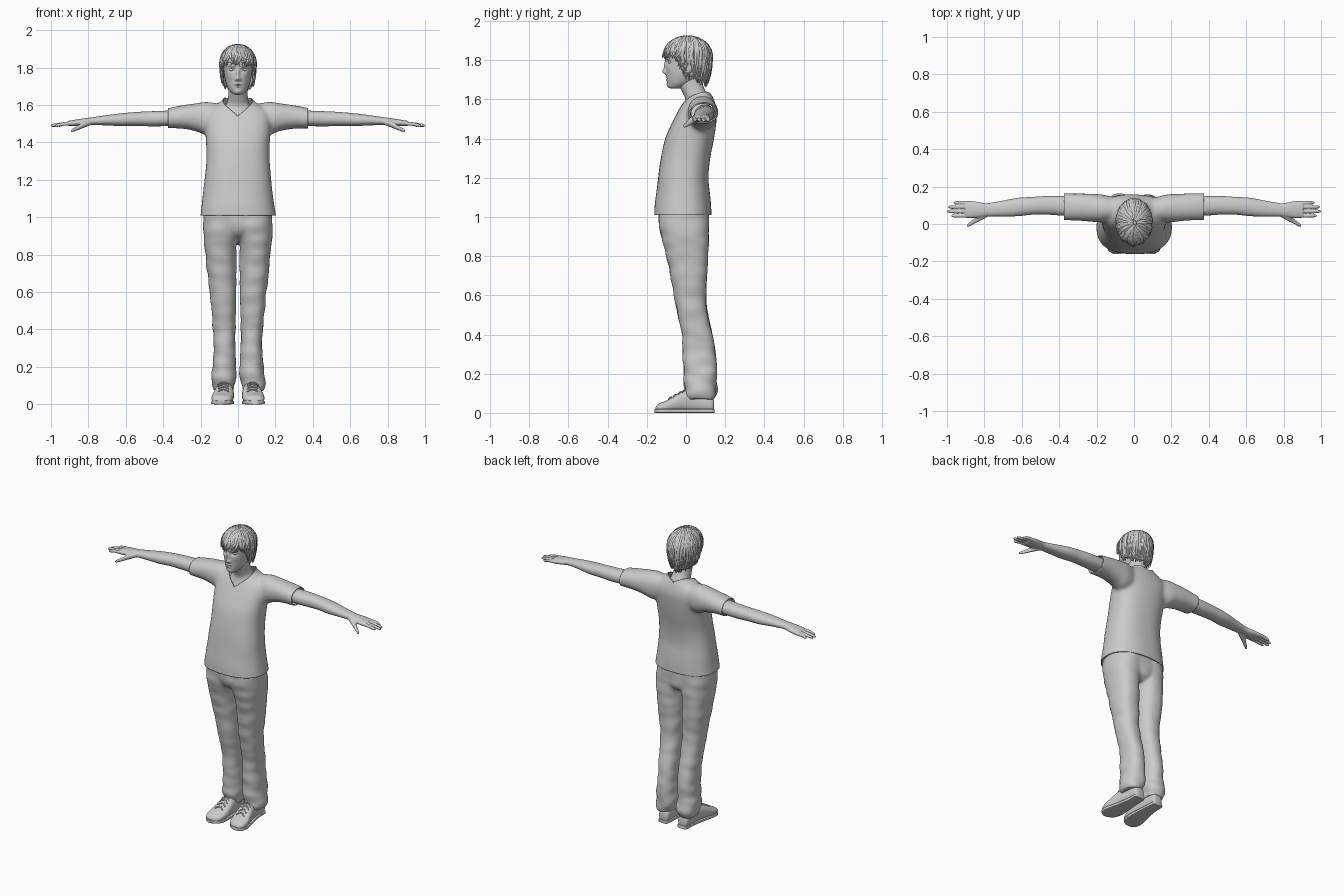
import bpy, bmesh, math, random
from mathutils import Vector, noise

if "Cube" in bpy.data.objects:
    bpy.data.objects.remove(bpy.data.objects["Cube"])

random.seed(4)
AXES = {'x': lambda h, u, v: (h, u, v), 'y': lambda h, u, v: (u, h, v), 'z': lambda h, u, v: (u, v, h)}


def spline_rows(rows, steps):
    """Catmull-Rom interpolation between section rows."""
    out = []
    for i in range(len(rows) - 1):
        p0, p1, p2, p3 = (rows[min(max(i + k, 0), len(rows) - 1)] for k in (-1, 0, 1, 2))
        for s in range(steps):
            t = s / steps
            out.append([0.5 * (2 * b + (c - a) * t + (2 * a - 5 * b + 4 * c - d) * t * t
                               + (3 * b - a - 3 * c + d) * t ** 3) for a, b, c, d in zip(p0, p1, p2, p3)])
    return out + [list(rows[-1])]


def loft(bm, rows, axis='z', n=40, power=2.2, steps=5):
    """Superellipse sections (position, u0, u1, v0, v1) skinned along an axis."""
    rings = []
    for h, u0, u1, v0, v1 in spline_rows(rows, steps):
        ring = []
        for k in range(n):
            c, s = math.cos(2 * math.pi * k / n), math.sin(2 * math.pi * k / n)
            c, s = (math.copysign(abs(w) ** (2 / power), w) for w in (c, s))
            ring.append(bm.verts.new(AXES[axis](h, (u0 + u1) / 2 + (u1 - u0) / 2 * c,
                                                (v0 + v1) / 2 + (v1 - v0) / 2 * s)))
        rings.append(ring)
    for a, b in zip(rings, rings[1:]):
        for k in range(n):
            bm.faces.new((a[k], a[(k + 1) % n], b[(k + 1) % n], b[k]))
    bm.faces.new(rings[0][::-1])
    bm.faces.new(rings[-1])


def flip_copy(bm):
    dup = bmesh.ops.duplicate(bm, geom=bm.verts[:] + bm.edges[:] + bm.faces[:])['geom']
    for v in dup:
        if isinstance(v, bmesh.types.BMVert):
            v.co.x *= -1


def make(name, bm, mirror=False):
    bmesh.ops.recalc_face_normals(bm, faces=bm.faces[:])
    me = bpy.data.meshes.new(name)
    bm.to_mesh(me)
    bm.free()
    ob = bpy.data.objects.new(name, me)
    bpy.context.collection.objects.link(ob)
    if mirror:
        ob.modifiers.new('mirror', 'MIRROR').use_mirror_merge = False
    return ob


def fuse(name, bm, voxel, smooth):
    """Merge overlapping lofts into one smooth skin."""
    ob = make(name, bm)
    m = ob.modifiers.new('fuse', 'REMESH')
    m.mode, m.voxel_size = 'VOXEL', voxel
    m = ob.modifiers.new('soften', 'SMOOTH')
    m.factor, m.iterations = 0.5, smooth
    me = bpy.data.meshes.new_from_object(ob.evaluated_get(bpy.context.evaluated_depsgraph_get()))
    ob.modifiers.clear()
    ob.data = me
    return ob


def wrinkle(ob, amount, scale):
    normals = [v.normal.copy() for v in ob.data.vertices]
    for v, nrm in zip(ob.data.vertices, normals):
        p = Vector(a * b for a, b in zip(v.co, scale))
        v.co += nrm * amount(v.co.z) * noise.noise(p)


def strands(name, paths, depth, mirror=False):
    """Paths of (point, radius) drawn as tapered tubes."""
    cu = bpy.data.curves.new(name, 'CURVE')
    cu.dimensions, cu.bevel_depth, cu.bevel_resolution, cu.use_fill_caps = '3D', depth, 1, True
    for path in paths:
        sp = cu.splines.new('POLY')
        sp.points.add(len(path) - 1)
        sp.use_smooth = True
        for pt, (co, r) in zip(sp.points, path):
            pt.co, pt.radius = (*co, 1), r
    ob = bpy.data.objects.new(name, cu)
    bpy.context.collection.objects.link(ob)
    if mirror:
        ob.modifiers.new('mirror', 'MIRROR').use_mirror_merge = False


# shirt: sleeves and torso fused, then trimmed at hem, cuffs and V-neck
bm = bmesh.new()
loft(bm, [(.06, .03, .13, 1.46, 1.60), (.16, .01, .155, 1.44, 1.617), (.22, .01, .16, 1.46, 1.611),
          (.3, .018, .162, 1.474, 1.598), (.42, .024, .16, 1.478, 1.572)], 'x')
flip_copy(bm)
loft(bm, [(z, -w, w, f, b) for z, f, b, w in [
    (.97, -.162, .132, .208), (1.05, -.16, .128, .197), (1.12, -.152, .122, .188), (1.2, -.142, .116, .179),
    (1.3, -.127, .124, .171), (1.4, -.107, .143, .17), (1.47, -.078, .155, .175), (1.53, -.047, .16, .178),
    (1.57, -.024, .153, .165), (1.605, -.002, .14, .115), (1.63, .004, .127, .08), (1.69, 0, .115, .068)]], power=2.4)
shirt = fuse('shirt', bm, .01, 6)
wrinkle(shirt, lambda z: .004, (7, 7, 5))
bm = bmesh.new()
bm.from_mesh(shirt.data)


def trim(co, no, faces=None, clear=True):
    faces = faces or bm.faces[:]
    geom = list({e for f in faces for e in (*f.verts, *f.edges, f)})
    bmesh.ops.bisect_plane(bm, geom=geom, plane_co=co, plane_no=no, clear_outer=clear)


trim((0, 0, 1.01), (0, 0, -1))
trim((0, 0, 0), (1, 0, 0), clear=False)
for s in (1, -1):
    trim((s * .375, 0, 0), (s, 0, 0))
    half = [f for f in bm.faces if f.calc_center_median().x * s > 0]
    trim((0, -.035, 1.545), (-.6 * s, -.4, 1), half)
bm.to_mesh(shirt.data)
bm.free()
m = shirt.modifiers.new('cloth', 'SOLIDIFY')
m.thickness, m.offset = .006, -1

# trousers: two legs and a hip block
bm = bmesh.new()
loft(bm, [(1.03, -.03, .18, -.14, .115), (.95, -.02, .186, -.137, .117), (.88, -.002, .182, -.122, .117),
          (.84, .008, .178, -.11, .114), (.75, .009, .17, -.09, .112), (.6, .01, .152, -.062, .103),
          (.5, .012, .142, -.042, .113), (.4, .013, .134, -.022, .137), (.3, .013, .131, -.016, .15),
          (.2, .012, .137, -.012, .158), (.12, .011, .143, -.003, .158), (.07, .02, .136, .012, .143)], power=2.3)
flip_copy(bm)
loft(bm, [(1.03, -.17, .17, -.14, .115), (.95, -.165, .165, -.137, .118), (.9, -.1, .1, -.105, .11),
          (.87, -.05, .05, -.05, .08)])
trousers = fuse('trousers', bm, .009, 4)
wrinkle(trousers, lambda z: .005 + .011 * max(0, 1 - z / .35), (9, 9, 17))

# arms with hands
bm = bmesh.new()
loft(bm, [(.3, .05, .145, 1.487, 1.573), (.38, .045, .15, 1.487, 1.57), (.46, .05, .15, 1.486, 1.567),
          (.54, .05, .145, 1.488, 1.563), (.62, .042, .14, 1.487, 1.556), (.7, .04, .125, 1.491, 1.546),
          (.77, .041, .113, 1.493, 1.536), (.8, .039, .111, 1.492, 1.532), (.85, .032, .121, 1.487, 1.525),
          (.905, .033, .124, 1.488, 1.516)], 'x')
for y, tip in ((.044, .978), (.0675, 1.0), (.091, .994), (.114, .965)):
    loft(bm, [(.87, y - .009, y + .009, 1.491, 1.513), (.93, y - .0095, y + .0095, 1.489, 1.509),
              (tip - .012, y - .008, y + .008, 1.483, 1.5), (tip, y - .004, y + .004, 1.486, 1.495)], 'x', 16)
loft(bm, [(.78, .04, .08, 1.495, 1.525), (.82, .018, .055, 1.48, 1.513), (.86, -.002, .024, 1.464, 1.488),
          (.885, -.015, .004, 1.456, 1.474), (.893, -.016, -.006, 1.457, 1.466)], 'x', 20)
fuse('arm', bm, .004, 3).modifiers.new('mirror', 'MIRROR')

# shoes with soles and laces
bm = bmesh.new()
loft(bm, [(.143, .05, .09, .015, .055), (.13, .036, .104, .005, .085), (.06, .03, .11, .005, .105),
          (0, .025, .12, .005, .115), (-.05, .022, .132, .005, .092), (-.1, .025, .141, .005, .063),
          (-.14, .04, .135, .005, .047), (-.156, .07, .112, .01, .028)], 'y', 40, 2.5)
make('shoe', bm, True)
bm = bmesh.new()
loft(bm, [(.146, .052, .088, 0, .02), (.135, .034, .106, 0, .02), (.06, .03, .11, 0, .02), (-.04, .022, .13, 0, .02),
          (-.1, .023, .143, 0, .02), (-.14, .038, .138, 0, .02), (-.16, .072, .11, 0, .02)], 'y', 40, 6)
make('shoe_sole', bm, True)
strands('shoe_laces', [[((.078 + .028 * u, y + .015 * d * u, z - .012 * u * u), 1) for u in (-1, -.5, 0, .5, 1)]
                       for y, z in ((-.075, .08), (-.05, .094), (-.025, .107), (-.005, .117)) for d in (1, -1)],
        .004, True)

# neck and upper chest
bm = bmesh.new()
loft(bm, [(1.48, -.11, .11, -.045, .12), (1.57, -.085, .085, -.006, .12), (1.605, -.062, .062, -.004, .118),
          (1.64, -.053, .053, -.02, .1), (1.68, -.05, .05, -.038, .085), (1.74, -.05, .05, -.04, .075)])
make('neck', bm)

# head: smooth loft, with face features raised by soft bumps (x, z, width, height, depth)
bm = bmesh.new()
loft(bm, [(z, -w, w, f, b) for z, f, b, w in [
    (1.655, -.075, -.035, .014), (1.662, -.09, -.01, .03), (1.685, -.096, .04, .05), (1.72, -.1, .085, .065),
    (1.76, -.102, .11, .073), (1.8, -.105, .12, .078), (1.84, -.104, .122, .08), (1.88, -.08, .108, .07),
    (1.9, -.05, .085, .05), (1.91, -.01, .04, .02)]], n=150, power=2.1, steps=10)
BUMPS = [(0, 1.741, .011, .012, -.018), (0, 1.768, .009, .024, -.011), (.012, 1.737, .006, .007, -.008),
         (.032, 1.789, .016, .011, .011), (.03, 1.811, .024, .007, -.004), (0, 1.713, .017, .005, -.006),
         (0, 1.699, .014, .005, -.006), (0, 1.706, .022, .0026, .004), (0, 1.672, .016, .012, -.005),
         (.042, 1.757, .018, .02, -.004)]
for v in bm.verts:
    if v.co.y < -.02:
        v.co.y += sum(d * math.exp(-((abs(v.co.x) - x) / w) ** 2 - ((v.co.z - z) / h) ** 2)
                      for x, z, w, h, d in BUMPS)
make('head', bm)


def ball(name, co, size):
    b = bmesh.new()
    bmesh.ops.create_uvsphere(b, u_segments=24, v_segments=14, radius=1)
    for v in b.verts:
        v.co = Vector(a * c for a, c in zip(v.co, size)) + Vector(co)
    make(name, b, True)


ball('eye', (.032, -.0785, 1.789), (.0145, .0115, .009))
ball('ear', (.085, .015, 1.765), (.012, .02, .032))


# hair: cap over the skull, covered with tapered locks
def hair_point(a, th, k=1.0):
    c, s = math.cos(th), math.sin(th)
    return Vector((.096 * s * math.sin(a) * k, .008 - .126 * s * math.cos(a) * k,
                   1.815 + c * (.107 * k if c > 0 else .23)))


def hair_end(a, drop=0.0):
    f = (1 - math.cos(a)) / 2
    z = 1.828 if f < .22 else 1.828 - .1 * min(1, (f - .22) / .2) - .045 * max(0, (f - .42) / .58)
    z += drop
    return math.acos((z - 1.815) / (.107 if z > 1.815 else .23))


bm = bmesh.new()
N, R = 72, 20
grid = [[bm.verts.new(hair_point(2 * math.pi * i / N, max(.01, hair_end(2 * math.pi * i / N) * j / R), .97))
         for i in range(N)] for j in range(R + 1)]
bm.faces.new(grid[0])
for a, b in zip(grid, grid[1:]):
    for i in range(N):
        bm.faces.new((a[i], a[(i + 1) % N], b[(i + 1) % N], b[i]))
m = make('hair_cap', bm).modifiers.new('thickness', 'SOLIDIFY')
m.thickness, m.offset = .008, -1

locks = []
for i in range(210):
    a, swirl = 2 * math.pi * (i * .618 % 1), random.uniform(-.35, .35)
    start, end = random.uniform(.05, .8), hair_end(a + swirl, random.uniform(-.022, .012))
    size, flick, path = random.uniform(.7, 1.25), random.uniform(-.04, .07), []
    for j in range(9):
        t = j / 8
        path.append((hair_point(a + swirl * t * t, start + (end - start) * t, .965 + flick * t ** 3),
                     size * (.35 + .65 * math.sin(math.pi * min(1, t * .75 + .25)) ** .7) * (1 - .5 * t ** 4)))
    locks.append(path)
strands('hair_locks', locks, .0095)

# smooth shading, creases kept
for ob in bpy.context.scene.objects:
    ob.select_set(ob.type == 'MESH')
bpy.context.view_layer.objects.active = shirt
bpy.ops.object.shade_smooth_by_angle(angle=math.radians(50))
